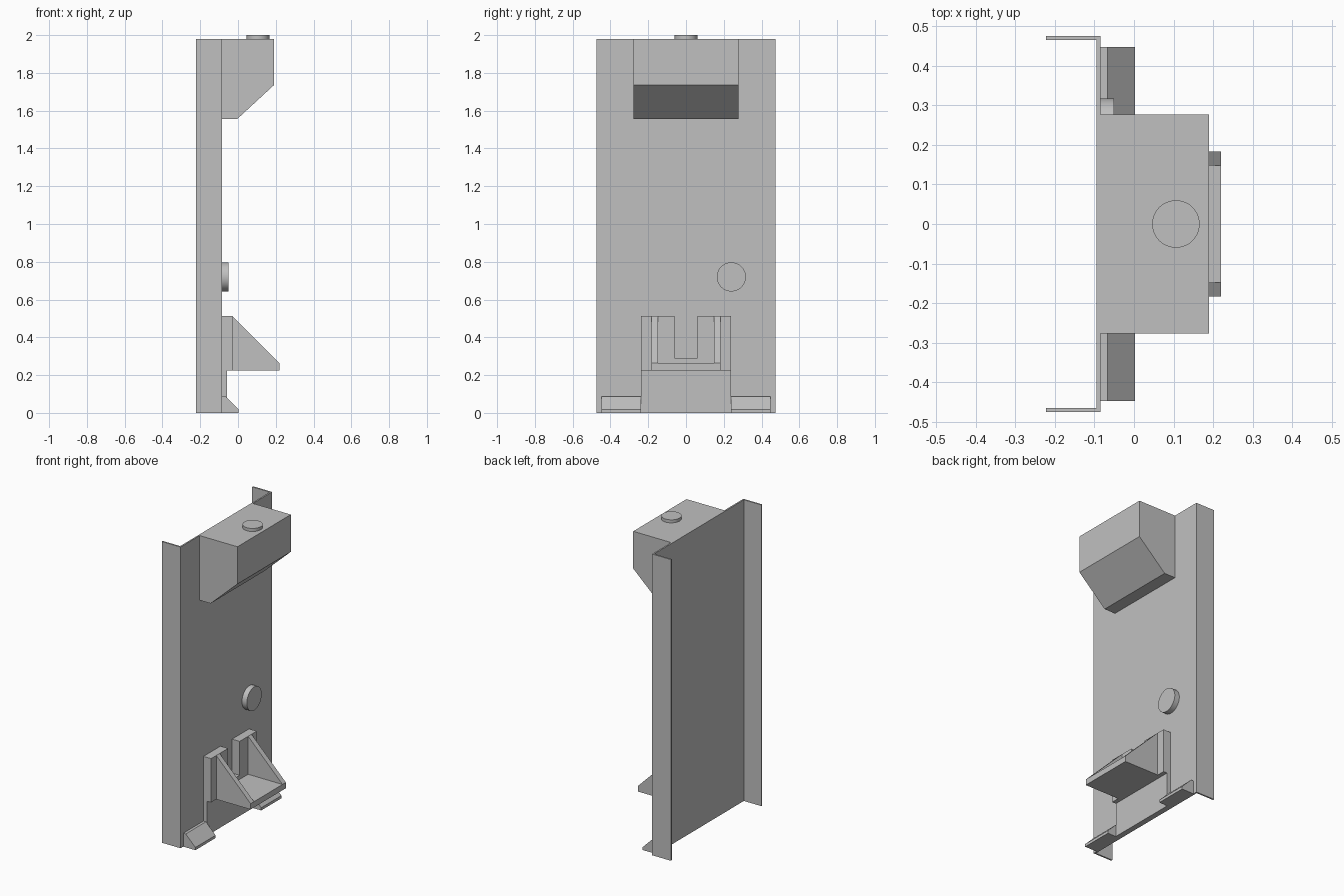
import bpy, bmesh, math
from mathutils import Vector

cube = bpy.data.objects.get("Cube")
if cube:
    bpy.data.objects.remove(cube, do_unlink=True)

grey = bpy.data.materials.new("plain_grey")
grey.use_nodes = True
colour = (0.527, 0.527, 0.527, 1)
grey.diffuse_color = colour
grey.node_tree.nodes["Principled BSDF"].inputs["Base Color"].default_value = colour


def extrude(name, profile, start, end, axis="y"):
    """Extrude an (x, z) outline along y, or a (y, z) / (x, y) outline along x / z."""
    place = {
        "x": lambda a, b: (start, a, b),
        "y": lambda a, b: (a, start, b),
        "z": lambda a, b: (a, b, start),
    }[axis]
    bm = bmesh.new()
    face = bm.faces.new([bm.verts.new(place(a, b)) for a, b in profile])
    grown = bmesh.ops.extrude_face_region(bm, geom=[face])
    shift = Vector([(end - start) * (axis == c) for c in "xyz"])
    verts = [g for g in grown["geom"] if isinstance(g, bmesh.types.BMVert)]
    bmesh.ops.translate(bm, vec=shift, verts=verts)
    bmesh.ops.recalc_face_normals(bm, faces=bm.faces)
    mesh = bpy.data.meshes.new(name)
    bm.to_mesh(mesh)
    bm.free()
    mesh.materials.append(grey)
    obj = bpy.data.objects.new(name, mesh)
    bpy.context.collection.objects.link(obj)
    return obj


def disc(name, centre, radius, start, end, axis):
    """Short round cylinder with smooth sides."""
    count = 48
    ring = [(centre[0] + radius * math.cos(math.tau * i / count),
             centre[1] + radius * math.sin(math.tau * i / count)) for i in range(count)]
    obj = extrude(name, ring, start, end, axis)
    bpy.ops.object.select_all(action="DESELECT")
    obj.select_set(True)
    bpy.context.view_layer.objects.active = obj
    bpy.ops.object.shade_smooth_by_angle(angle=math.radians(30))


FACE = -0.085   # outer surface of the panel
SHEET = 0.01    # sheet thickness
BACK = -0.222
HALF = 0.475
TOP = 1.98

# Folded sheet panel with a flange along each long edge
inner = HALF - SHEET
extrude("folded_panel", [(BACK, -HALF), (FACE, -HALF), (FACE, HALF), (BACK, HALF),
                         (BACK, inner), (FACE - SHEET, inner),
                         (FACE - SHEET, -inner), (BACK, -inner)], 0, TOP, "z")

# Upper housing with sloping underside, and its button
extrude("upper_housing", [(FACE, 1.555), (-0.005, 1.555), (0.19, 1.735),
                          (0.19, TOP), (FACE, TOP)], -0.277, 0.277)
disc("top_button", (0.106, 0), 0.06, TOP, 2.0, "z")

# Round knob on the panel
disc("round_knob", (0.24, 0.72), 0.077, FACE, -0.05, "x")

# Backing plate and notched frame behind the tray
extrude("tray_backing_plate", [(FACE, 0), (-0.058, 0), (-0.058, 0.225), (FACE, 0.225)],
        -0.237, 0.237)
extrude("tray_frame", [(-0.237, 0.225), (0.237, 0.225), (0.237, 0.513), (0.06, 0.513),
                       (0.06, 0.29), (-0.06, 0.29), (-0.06, 0.513), (-0.237, 0.513)],
        FACE, -0.03, "x")

# Tray floor between two triangular cheeks
extrude("tray_floor", [(-0.03, 0.225), (0.22, 0.225), (0.22, 0.263), (-0.03, 0.263)],
        -0.148, 0.148)
for side, sign in (("right", -1), ("left", 1)):
    extrude(side + "_tray_cheek", [(-0.03, 0.225), (0.22, 0.225), (0.22, 0.263),
                                   (-0.03, 0.513)], sign * 0.148, sign * 0.183)
    # Wedge feet at the bottom corners
    extrude(side + "_wedge_foot", [(FACE, 0), (0.003, 0), (0.003, 0.018), (-0.067, 0.088),
                                   (FACE, 0.088)], sign * 0.237, sign * 0.447)
